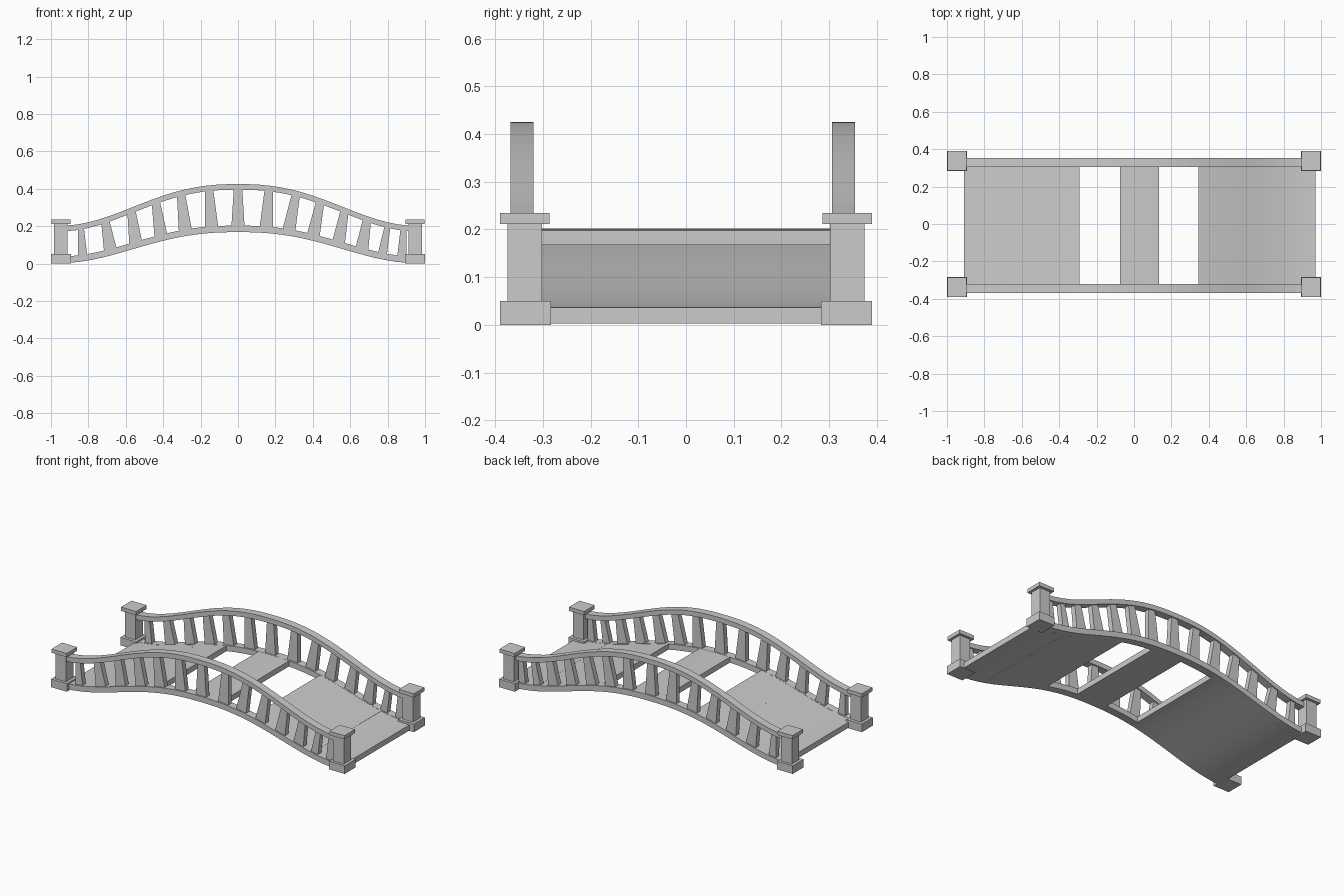
import bpy, bmesh, math

if "Cube" in bpy.data.objects:
    bpy.data.objects.remove(bpy.data.objects["Cube"])


def arch(x):
    # bell-shaped rise of the bridge, 1 in the middle and 0 at the ends
    t = min(abs(x) / 0.95, 1.0)
    return math.cos(math.pi / 2 * t ** 1.2) ** 2


def low(x):
    return 0.003 + 0.165 * arch(x)


def high(x):
    return 0.172 + 0.223 * arch(x)


def finish(bm, name):
    bmesh.ops.recalc_face_normals(bm, faces=bm.faces)
    me = bpy.data.meshes.new(name)
    bm.to_mesh(me)
    bm.free()
    ob = bpy.data.objects.new(name, me)
    bpy.context.collection.objects.link(ob)
    return ob


def add_hull(bm, rings):
    # closed skin through a list of four-cornered rings
    vs = [[bm.verts.new(p) for p in r] for r in rings]
    for a, b in zip(vs, vs[1:]):
        for i in range(4):
            j = (i + 1) % 4
            bm.faces.new((a[i], a[j], b[j], b[i]))
    bm.faces.new(vs[0][::-1])
    bm.faces.new(vs[-1])


def strip(name, x0, x1, y0, y1, curve, thick, n):
    bm = bmesh.new()
    rings = []
    for i in range(n + 1):
        x = x0 + (x1 - x0) * i / n
        z = curve(x)
        rings.append([(x, y0, z), (x, y1, z), (x, y1, z + thick), (x, y0, z + thick)])
    add_hull(bm, rings)
    return finish(bm, name)


def box(bm, x0, x1, y0, y1, z0, z1):
    add_hull(bm, [[(x0, y0, z), (x1, y0, z), (x1, y1, z), (x0, y1, z)] for z in (z0, z1)])


# baluster centres: (foot x, head x)
BALUSTERS = [(-.83, -.84), (-.68, -.71), (-.545, -.57), (-.41, -.44), (-.28, -.305),
             (-.14, -.155), (0, 0), (.15, .165), (.27, .31), (.40, .44),
             (.535, .57), (.66, .69), (.77, .80), (.875, .885)]

# rails and balusters on both sides
for side, y0, y1 in (("front", -.368, -.32), ("back", .306, .354)):
    strip(side + "_handrail", -.92, .92, y0, y1, high, .03, 32)
    strip(side + "_lower_rail", -.92, .92, y0, y1, low, .035, 32)
    bm = bmesh.new()
    for xb, xt in BALUSTERS:
        s = 1 if abs(xb) < .7 else .7
        rings = []
        for x, w, z in ((xb, .036 * s, low(xb) + .018), (xt, .022 * s, high(xt) + .015)):
            rings.append([(x - w, y0 + .008, z), (x + w, y0 + .008, z),
                          (x + w, y1 - .008, z), (x - w, y1 - .008, z)])
        add_hull(bm, rings)
    finish(bm, side + "_balusters")

# deck planks, with two missing
for k, x0 in enumerate((-.91, -.705, -.5, -.075, .345, .553, .762)):
    strip("deck_plank_%d" % (k + 1), x0, x0 + .208, -.32, .31, low, .034, 6)

# corner posts: base, shaft, cap
for sx in (-1, 1):
    for sy in (-1, 1):
        bm = bmesh.new()
        for cx, cy, w, h, z0, z1 in ((.9465, .3365, .0535, .0535, 0, .05),
                                     (.9465, .338, .036, .036, .05, .212),
                                     (.9465, .338, .0515, .0515, .212, .235)):
            box(bm, sx * cx - w, sx * cx + w, sy * cy - h, sy * cy + h, z0, z1)
        finish(bm, "%s_%s_post" % ("left" if sx < 0 else "right", "front" if sy < 0 else "back"))
